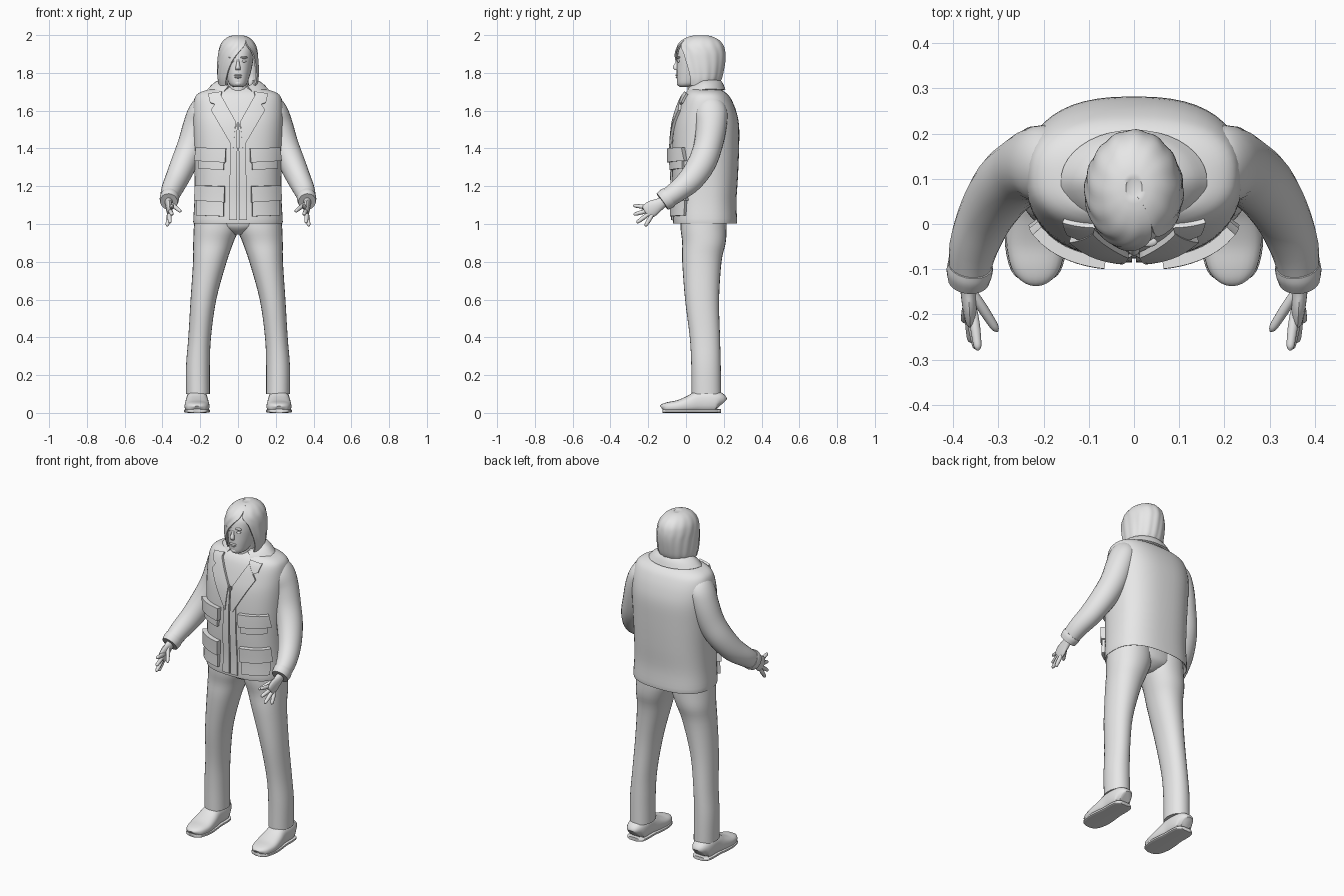
import bpy, bmesh
from math import sin, cos, pi, asin, copysign, radians
from mathutils import Vector

if "Cube" in bpy.data.objects:
    bpy.data.objects.remove(bpy.data.objects["Cube"])

grey = bpy.data.materials.new("plain grey")
grey.use_nodes = True
grey.diffuse_color = (0.8, 0.8, 0.8, 1)
grey.node_tree.nodes["Principled BSDF"].inputs["Base Color"].default_value = (0.8, 0.8, 0.8, 1)


def smooth_rows(rows, steps=4):
    """Catmull-Rom interpolation through rows of numbers."""
    out = []
    for i in range(len(rows) - 1):
        p0, p1, p2, p3 = (rows[max(0, min(len(rows) - 1, i + k))] for k in (-1, 0, 1, 2))
        for s in range(steps):
            t = s / steps
            out.append([b + 0.5 * t * (c - a + t * (2 * a - 5 * b + 4 * c - d + t * (3 * (b - c) + d - a)))
                        for a, b, c, d in zip(p0, p1, p2, p3)])
    return out + [list(rows[-1])]


def finish(name, verts, faces, mirror=False, thick=0, offset=0, angle=40):
    mesh = bpy.data.meshes.new(name)
    mesh.from_pydata([tuple(v) for v in verts], [], faces)
    mesh.materials.append(grey)
    ob = bpy.data.objects.new(name, mesh)
    bpy.context.collection.objects.link(ob)
    if thick:
        mod = ob.modifiers.new("thickness", "SOLIDIFY")
        mod.thickness, mod.offset = thick, offset
    if mirror:
        ob.modifiers.new("mirror", "MIRROR").use_mirror_merge = False
    bpy.ops.object.select_all(action="DESELECT")
    ob.select_set(True)
    bpy.context.view_layer.objects.active = ob
    bpy.ops.object.convert(target="MESH")
    bm = bmesh.new()
    bm.from_mesh(ob.data)
    bmesh.ops.recalc_face_normals(bm, faces=bm.faces)
    bm.to_mesh(ob.data)
    bm.free()
    bpy.ops.object.shade_smooth_by_angle(angle=radians(angle))
    return ob


def grid_faces(rows, cols, wrap):
    return [(r * cols + c, r * cols + (c + 1) % cols, (r + 1) * cols + (c + 1) % cols, (r + 1) * cols + c)
            for r in range(rows - 1) for c in range(cols if wrap else cols - 1)]


def power(v, e):
    return copysign(abs(v) ** (2 / e), v)


def tube(name, rows, ref=None, n=24, e=2, mirror=False, steps=4):
    """Loft of rows (x, y, z, radius a, radius b); flat rings unless ref is given."""
    rows = smooth_rows(rows, steps)
    verts = []
    for i, (x, y, z, ra, rb) in enumerate(rows):
        a, b = Vector((1, 0, 0)), Vector((0, 1, 0))
        if ref:
            t = Vector(rows[min(i + 1, len(rows) - 1)][:3]) - Vector(rows[max(i - 1, 0)][:3])
            a = Vector(ref).cross(t).normalized()
            b = t.cross(a).normalized()
        for k in range(n):
            u = 2 * pi * k / n
            verts.append(Vector((x, y, z)) + a * ra * power(cos(u), e) + b * rb * power(sin(u), e))
    faces = grid_faces(len(rows), n, True)
    faces += [tuple(range(n)), tuple(range(len(verts) - n, len(verts)))]
    return finish(name, verts, faces, mirror)


def ball(name, loc, size, mirror=False):
    rows = [(loc[0], loc[1], loc[2] - size[2] * cos(pi * k / 8), size[0] * sin(pi * k / 8) + 1e-4,
             size[1] * sin(pi * k / 8) + 1e-4) for k in range(9)]
    tube(name, rows, n=14, mirror=mirror, steps=1)


# Jacket body
BOXY = 2.5
jacket = [(0, .10, 1.06, .20, .14), (0, .10, 1.015, .225, .16), (0, .10, 1.01, .237, .17),
          (0, .099, 1.12, .231, .168), (0, .10, 1.25, .23, .175), (0, .103, 1.4, .235, .178),
          (0, .108, 1.52, .24, .173), (0, .11, 1.6, .24, .155), (0, .108, 1.66, .232, .132),
          (0, .105, 1.69, .212, .112), (0, .10, 1.708, .17, .09), (0, .095, 1.718, .11, .075),
          (0, .09, 1.735, .07, .06)]
tube("jacket_body", jacket, n=48, e=BOXY)
front_rows = smooth_rows(jacket[2:], 6)


def front_y(x, z):
    for lo, hi in zip(front_rows, front_rows[1:]):
        if z <= hi[2]:
            break
    t = max(0, min(1, (z - lo[2]) / (hi[2] - lo[2])))
    cy, rx, ry = (lo[i] + t * (hi[i] - lo[i]) for i in (1, 3, 4))
    return cy - ry * max(0, 1 - min(1, abs(x) / rx) ** BOXY) ** (1 / BOXY)


def panel(name, a, b, c, d, thick, n=8):
    """Raised four-cornered cloth piece lying on the jacket front, mirrored."""
    verts = []
    for j in range(n + 1):
        for i in range(n + 1):
            u, v = i / n, j / n
            x, z = ((1 - v) * ((1 - u) * p + u * q) + v * ((1 - u) * s + u * r)
                    for p, q, r, s in zip(a, b, c, d))
            verts.append((x, front_y(x, z) - .001, z))
    finish(name, verts, grid_faces(n + 1, n + 1, False), True, thick, 1)


panel("front_plackets", (.004, 1.02), (.048, 1.02), (.04, 1.42), (.004, 1.54), .008, 14)
panel("lapels", (.025, 1.40), (.14, 1.60), (.09, 1.68), (.012, 1.54), .014)
panel("collar_points", (.10, 1.625), (.145, 1.64), (.155, 1.685), (.085, 1.695), .012)
panel("chest_pockets", (.075, 1.285), (.2, 1.295), (.2, 1.36), (.07, 1.36), .016)
panel("chest_pocket_flaps", (.065, 1.325), (.212, 1.335), (.205, 1.405), (.062, 1.40), .026)
panel("lower_pockets", (.075, 1.04), (.208, 1.045), (.208, 1.15), (.075, 1.15), .018)
panel("lower_pocket_flaps", (.07, 1.115), (.213, 1.125), (.208, 1.205), (.068, 1.20), .026)

# Folded collar around the neck, open at the front
verts = []
collar = smooth_rows([(.075, .07, 1.725), (.088, .08, 1.757), (.125, .095, 1.742), (.158, .108, 1.71)])
for rx, ry, z in collar:
    for k in range(33):
        u = radians(32 + (360 - 64) * k / 32)
        verts.append((rx * sin(u), .095 - ry * cos(u), z - .04 * max(0, cos(u))))
finish("collar", verts, grid_faces(len(collar), 33, False), thick=.012)

# Sleeves and cuffs
SIDE = (1, 0, 0)
tube("sleeves", [(.15, .125, 1.655, .03, .03), (.17, .127, 1.635, .07, .06), (.193, .13, 1.59, .088, .072),
                 (.216, .133, 1.52, .082, .075), (.245, .118, 1.42, .076, .075), (.285, .085, 1.325, .074, .07),
                 (.325, .025, 1.235, .067, .062), (.355, -.05, 1.17, .056, .054),
                 (.365, -.115, 1.125, .05, .044)], SIDE, mirror=True)
tube("cuffs", [(.362, -.09, 1.142, .056, .05), (.364, -.105, 1.132, .057, .051),
               (.366, -.125, 1.118, .052, .046)], SIDE, mirror=True)

# Hands
tube("palms", [(.366, -.11, 1.125, .026, .022), (.366, -.14, 1.105, .032, .019), (.364, -.175, 1.085, .042, .017),
               (.362, -.205, 1.065, .04, .013), (.361, -.212, 1.06, .025, .008)], SIDE, 16, mirror=True)
fingers = {"index": ((.355, -.2, 1.088), (.345, -.28, 1.098)),
           "middle": ((.36, -.205, 1.07), (.348, -.278, 1.05)),
           "ring": ((.364, -.2, 1.052), (.36, -.262, 1.006)),
           "little": ((.368, -.183, 1.042), (.375, -.216, .988)),
           "thumb": ((.352, -.16, 1.105), (.302, -.238, 1.065))}
for label, (root, tip) in fingers.items():
    root, tip = Vector(root), Vector(tip)
    rows = [(*root.lerp(tip, t), r, r) for t, r in
            ((-.1, .01), (.3, .0115), (.65, .0105), (.9, .0085), (1, .002))]
    tube(label + "_fingers", rows, SIDE, 10, mirror=True, steps=3)

# Trousers
tube("trouser_legs", [(.212, .108, .10, .063, .078), (.212, .106, .25, .063, .078), (.203, .1, .4, .06, .08),
                      (.183, .085, .6, .068, .09), (.149, .084, .8, .089, .104), (.131, .095, .9, .106, .115),
                      (.115, .093, .98, .119, .122), (.112, .093, 1.08, .115, .12)], n=28, e=2.15, mirror=True)
tube("trouser_seat", [(0, .09, .945, .03, .06), (0, .092, .965, .10, .095), (0, .093, 1.0, .19, .118),
                      (0, .093, 1.08, .2, .118)], n=32)

# Shoes
shoe = [(-.125, .02, .04), (-.116, .042, .05), (-.09, .057, .058), (-.04, .066, .068), (.02, .063, .092),
        (.07, .057, .118), (.13, .057, .12), (.17, .05, .11), (.186, .03, .085)]
tube("shoes", [(.217, y, h / 2, w, h / 2) for y, w, h in shoe], (0, 0, 1), 24, 2.6, True)
tube("soles", [(.217, y, .01, w + .003, .01) for y, w, h in shoe], (0, 0, 1), 24, 4, True)

# Neck, head and face
tube("neck", [(0, .075, 1.62, .06, .07), (0, .07, 1.7, .058, .062), (0, .065, 1.82, .055, .06)])
tube("head", [(0, -.005, 1.725, .022, .026), (0, .015, 1.74, .045, .06), (0, .04, 1.78, .061, .089),
              (0, .06, 1.83, .074, .109), (0, .07, 1.88, .081, .117), (0, .07, 1.93, .079, .105),
              (0, .07, 1.97, .05, .07)], n=32, e=2.2)
tube("nose", [(0, -.04, 1.873, .006, .008), (0, -.05, 1.85, .008, .01), (0, -.055, 1.828, .013, .015),
              (0, -.05, 1.815, .012, .01)], n=14)
ball("eyes", (.031, -.038, 1.862), (.013, .01, .007), True)
ball("brows", (.031, -.04, 1.882), (.021, .011, .006), True)
ball("upper_lip", (0, -.047, 1.787), (.022, .01, .005))
ball("lower_lip", (0, -.045, 1.777), (.018, .01, .006))
ball("chin", (0, -.033, 1.745), (.022, .016, .016))

# Hair: rows of centre y, height, radii, and the left and right edge of the face opening
hair = [(.08, 1.996, .012, .018, .005, .005), (.078, 1.99, .043, .055, .025, .025),
        (.077, 1.973, .07, .092, .037, .037), (.076, 1.945, .09, .117, .047, .034),
        (.075, 1.91, .1, .128, .073, .005), (.074, 1.87, .104, .13, .085, -.025),
        (.073, 1.82, .106, .124, .093, -.047), (.073, 1.77, .104, .112, .094, -.06),
        (.07, 1.735, .096, .094, .085, -.064)]
hair = smooth_rows(hair)
cols = 73
verts = []
for i, (cy, z, rx, ry, left, right) in enumerate(hair):
    start = asin(max(-.97, min(.97, left / rx)))
    end = 2 * pi + asin(max(-.97, min(.97, right / rx)))
    for k in range(cols):
        u = start + (end - start) * k / (cols - 1)
        lock = 1 + .012 * cos(pi * k / 3) * min(1, i / 12)
        verts.append((rx * lock * sin(u), cy - ry * lock * cos(u), z))
faces = grid_faces(len(hair), cols, False) + [tuple(range(cols))]
finish("hair", verts, faces, thick=.008, angle=50)
